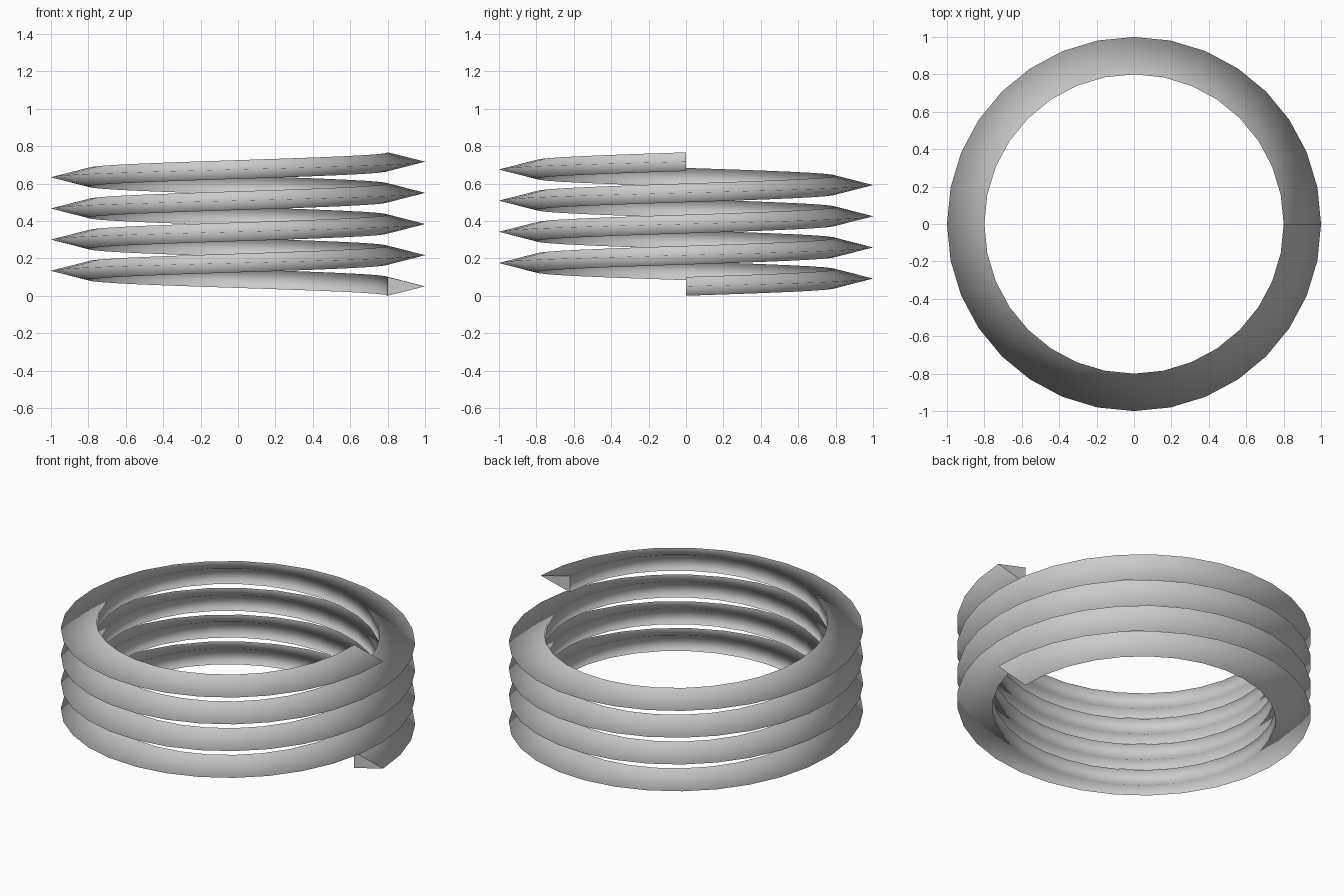
import bpy, bmesh, math

if "Cube" in bpy.data.objects:
    bpy.data.objects.remove(bpy.data.objects["Cube"])

STEPS, TURNS, PITCH = 32, 4, 1 / 6
# triangular wire section as (radius, height): outer ridge, inner top, inner bottom
SECTION = [(1.0, 0.05), (0.8, 0.1), (0.8, 0.0)]

grey = bpy.data.materials.new("light grey")
grey.diffuse_color = (0.6, 0.6, 0.6, 1)
grey.use_nodes = True
grey.node_tree.nodes["Principled BSDF"].inputs["Base Color"].default_value = grey.diffuse_color

# coil: sweep the section along a rising helix
bm = bmesh.new()
rings = []
for i in range(STEPS * TURNS + 1):
    a = 2 * math.pi * i / STEPS
    rise = PITCH * i / STEPS
    rings.append([bm.verts.new((r * math.cos(a), r * math.sin(a), z + rise))
                  for r, z in SECTION])
# every side faces away from the axis, so the smooth shading follows the ring
for p, q in zip(rings, rings[1:]):
    bm.faces.new((p[0], q[0], q[1], p[1]))  # upper slope
    bm.faces.new((p[2], q[2], q[0], p[0]))  # lower slope
    bm.faces.new((p[1], p[2], q[2], q[1]))  # inner wall

# end caps with their own vertices, so they stay flat
for ring in (rings[0], rings[-1][::-1]):
    bm.faces.new([bm.verts.new(v.co) for v in ring])
for f in bm.faces:
    f.smooth = True

mesh = bpy.data.meshes.new("spring_coil")
bm.to_mesh(mesh)
bm.free()
mesh.materials.append(grey)
coil = bpy.data.objects.new("spring_coil", mesh)
bpy.context.collection.objects.link(coil)
